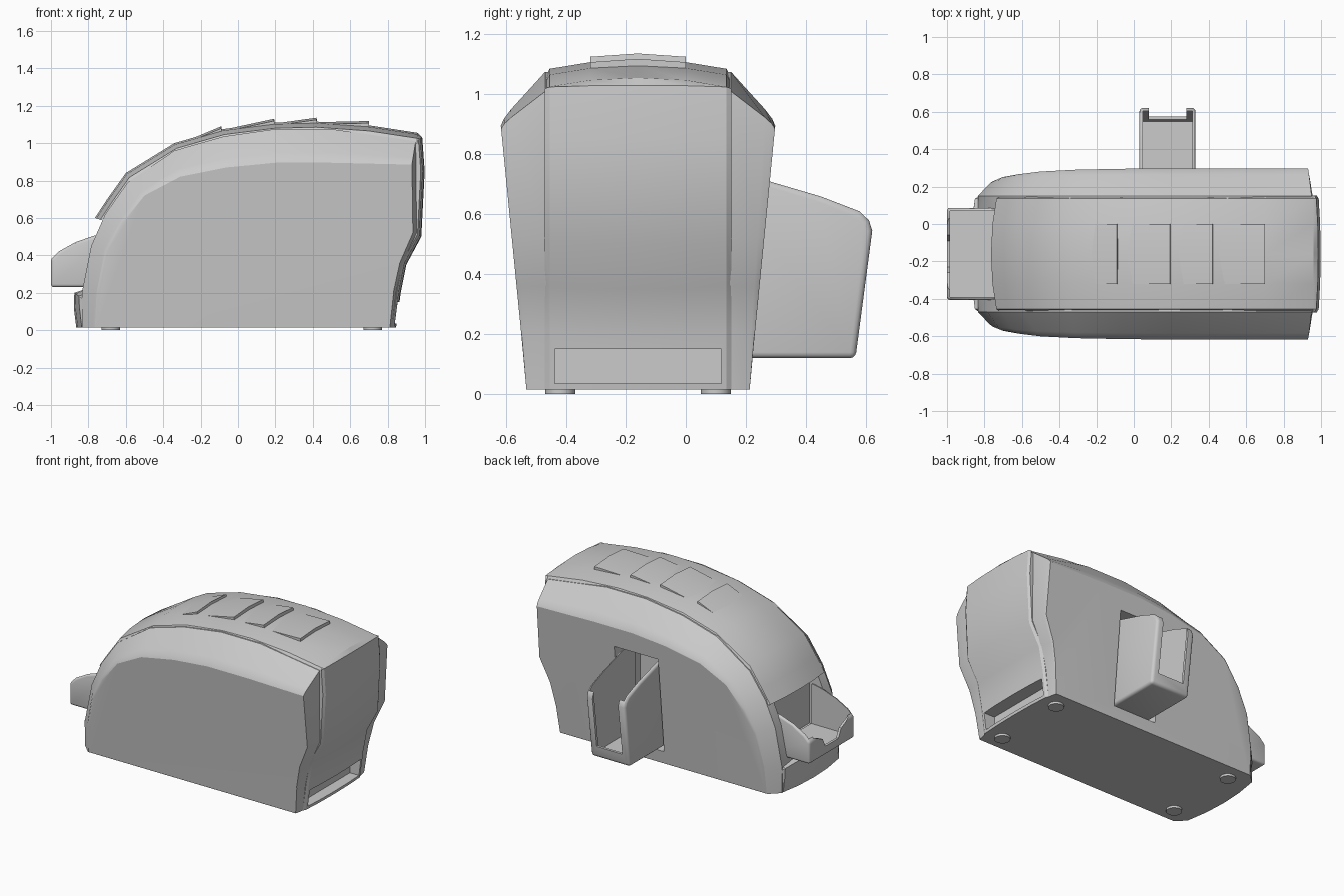
import bpy, bmesh, math
from mathutils import Vector

if "Cube" in bpy.data.objects:
    bpy.data.objects.remove(bpy.data.objects["Cube"])

CY = -0.16  # centre line of the body in y


def loft(name, rings):
    """Closed solid through rings of equal point count, capped at both ends."""
    bm = bmesh.new()
    vs = [[bm.verts.new(p) for p in r] for r in rings]
    n = len(rings[0])
    for a, b in zip(vs, vs[1:]):
        for i in range(n):
            j = (i + 1) % n
            bm.faces.new((a[i], a[j], b[j], b[i]))
    bm.faces.new(vs[0])
    bm.faces.new(vs[-1])
    bmesh.ops.recalc_face_normals(bm, faces=bm.faces)
    me = bpy.data.meshes.new(name)
    bm.to_mesh(me)
    bm.free()
    ob = bpy.data.objects.new(name, me)
    bpy.context.collection.objects.link(ob)
    return ob


def prism(name, pts, axis, a, b):
    """Extrude (x,z) points along y, or (y,z) points along x."""
    if axis == 'y':
        return loft(name, [[(p, d, q) for p, q in pts] for d in (a, b)])
    return loft(name, [[(d, p, q) for p, q in pts] for d in (a, b)])


def box(name, x0, x1, y0, y1, z0, z1):
    return prism(name, [(x0, z0), (x1, z0), (x1, z1), (x0, z1)], 'y', y0, y1)


def apply(ob, mod):
    bpy.context.view_layer.objects.active = ob
    bpy.ops.object.modifier_apply(modifier=mod.name)


def cut(ob, *cutters):
    for c in cutters:
        m = ob.modifiers.new('cut', 'BOOLEAN')
        m.operation, m.solver, m.object = 'DIFFERENCE', 'EXACT', c
        apply(ob, m)


def bevel(ob, width):
    m = ob.modifiers.new('bevel', 'BEVEL')
    m.width, m.segments, m.limit_method, m.angle_limit = width, 3, 'ANGLE', math.radians(40)
    apply(ob, m)


def smooth(ob, deg=30):
    bpy.ops.object.select_all(action='DESELECT')
    ob.select_set(True)
    bpy.context.view_layer.objects.active = ob
    bpy.ops.object.shade_smooth_by_angle(angle=math.radians(deg))


# side shell: inner edge beside the band, and outer flat cheek outline
edge = [(-.835, .015), (-.835, .2), (-.785, .45), (-.71, .62), (-.59, .79), (-.34, .96),
        (-.08, 1.035), (.2, 1.075), (.5, 1.075), (.95, 1.01), (.955, .52), (.88, .36),
        (.845, .2), (.825, .015)]
cheek = [(-.755, .015), (-.745, .2), (-.70, .42), (-.62, .57), (-.50, .72), (-.31, .82),
         (-.06, .87), (.2, .895), (.5, .895), (.93, .885), (.935, .52), (.865, .36),
         (.83, .2), (.81, .015)]


def shell_ring(t, bulge, side):
    ring = []
    for (ex, ez), (cx, cz) in zip(edge, cheek):
        half = (.37 + .098 * cz) * (1 - t) + .31 * t + bulge
        ring.append((cx + (ex - cx) * t, CY + side * half, cz + (ez - cz) * t))
    return ring


steps = [(0, 0), (.13, .009), (.3, .011), (1, 0)]
shell = loft('side_shell', [shell_ring(t, b, -1) for t, b in steps]
             + [shell_ring(t, b, 1) for t, b in reversed(steps)])

# central band wrapping front, top and rear
centre = [(-.865, .015), (-.878, .12), (-.875, .2), (-.80, .225), (-.735, .59), (-.765, .60),
          (-.70, .70), (-.6, .84), (-.34, 1.0), (-.08, 1.075), (.2, 1.11), (.42, 1.115),
          (.7, 1.095), (.96, 1.055), (.985, 1.03), (.998, .85), (.98, .5), (.9, .35),
          (.87, .2), (.845, .015)]


def band_ring(half, d):
    ring = []
    last = len(centre) - 1
    for i, (x, z) in enumerate(centre):
        a, b = centre[max(i - 1, 0)], centre[min(i + 1, last)]
        t = Vector((b[0] - a[0], b[1] - a[1])).normalized()
        dx = t.y * d * (1 if x < 0 else .35)
        dz = 0 if i in (0, last) else -t.x * d
        ring.append((x + dx, CY + half, z + dz))
    return ring


band = loft('centre_band', [band_ring(h, d) for h, d in (
    (-.312, .06), (-.295, .03), (-.16, .008), (0, 0), (.16, .008), (.295, .03), (.312, .06))])

# openings: front tray mouth, side chute slot, rear port
mouth = box('mouth_cutter', -1.2, -.66, CY - .24, CY + .24, .24, .59)
slot = box('slot_cutter', .012, .345, 0, .6, .10, .76)
port = box('port_cutter', .77, 1.2, CY - .278, CY + .278, .035, .15)
for ob in (shell, band):
    cut(ob, mouth, slot, port)
    smooth(ob, 28)

# front tray with a dipped front wall
tray = prism('front_tray', [(-1, .23), (-1, .38), (-.96, .42), (-.87, .47), (-.77, .505),
                            (-.68, .525), (-.68, .23)], 'y', CY - .246, CY + .246)
bevel(tray, .016)
tray_in = box('tray_cutter', -.983, -.5, CY - .229, CY + .229, .247, .8)
dip = prism('dip_cutter', [(CY + y, z) for y, z in (
    (-.19, .6), (-.19, .39), (-.1, .35), (-.07, .29), (.07, .29), (.1, .35), (.19, .39),
    (.19, .6))], 'x', -1.1, -.96)
cut(tray, tray_in, dip)
smooth(tray)

# side chute with a deep notch in its end wall
chute = prism('side_chute', [(.1, .12), (.565, .12), (.621, .545), (.61, .58), (.58, .61),
                             (.45, .66), (.28, .71), (.1, .755)], 'x', .03, .33)
bevel(chute, .02)
chute_in = prism('chute_cutter', [(0, .137), (.549, .137), (.604, .55), (.604, .9), (0, .9)],
                 'x', .047, .313)
notch = prism('notch_cutter', [(.5, .2), (.8, .2), (.8, .9), (.5, .9)], 'x', .08, .28)
cut(chute, chute_in, notch)
smooth(chute)

# overlapping louvre tiles on the roof
tiles = [(-.34, .985), (-.09, 1.09), (-.086, 1.07), (.193, 1.13), (.197, 1.105), (.42, 1.136),
         (.424, 1.112), (.70, 1.118), (.70, 1.0), (.2, 1.0), (-.2, .95)]
roof = loft('roof_tiles', [[(x, CY + h, z - d) for x, z in tiles]
                           for h, d in ((-.16, .011), (0, 0), (.16, .011))])
smooth(roof, 12)

# feet
for x in (-.68, .72):
    for y in (CY - .26, CY + .26):
        bpy.ops.mesh.primitive_cylinder_add(vertices=24, radius=.05, depth=.03,
                                            location=(x, y, .015))
        foot = bpy.context.object
        foot.name = 'foot'
        smooth(foot)

# remove cutters
for c in (mouth, slot, port, tray_in, dip, chute_in, notch):
    bpy.data.objects.remove(c, do_unlink=True)
